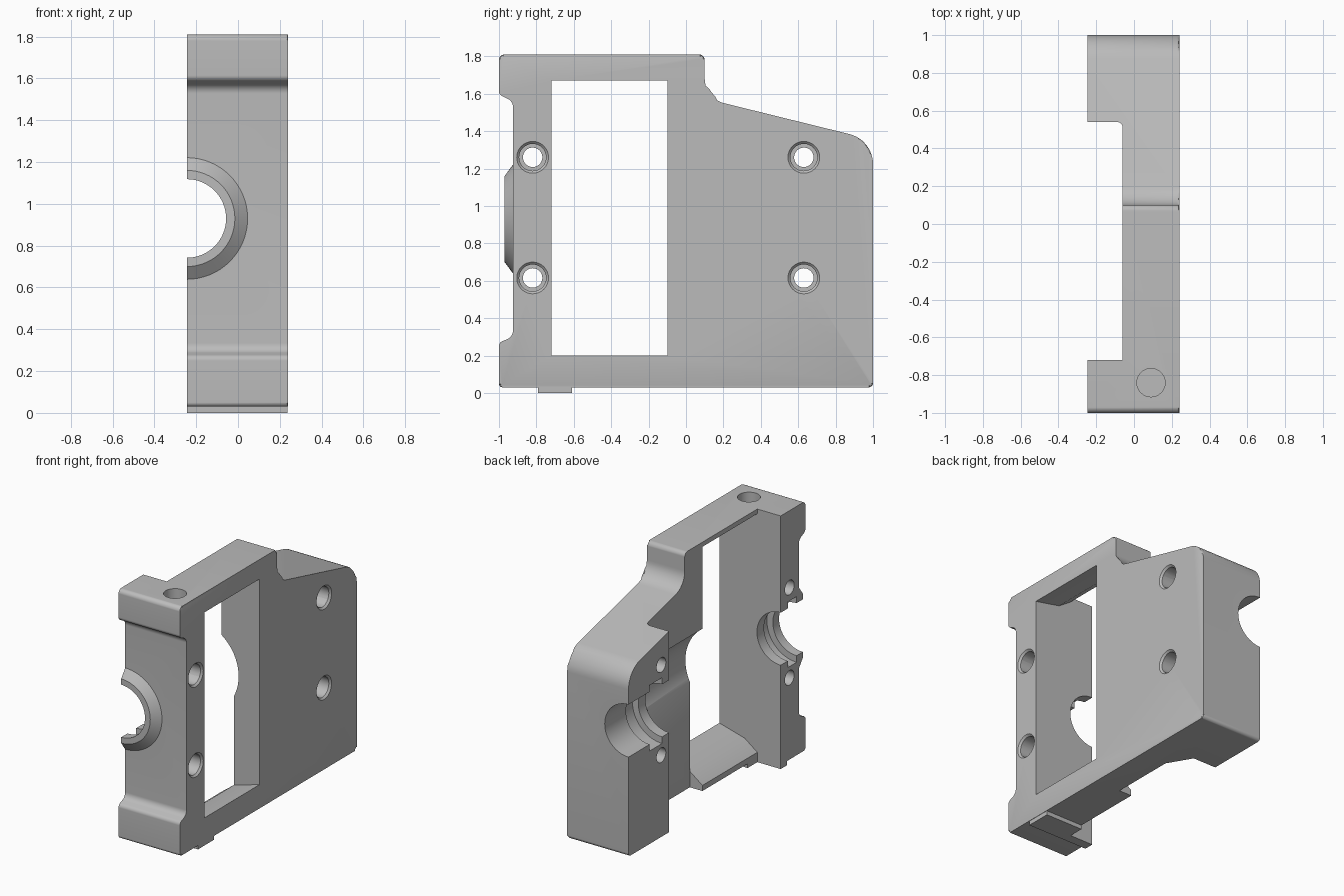
import bpy, bmesh, math
from mathutils import Vector, Matrix

cube = bpy.data.objects.get("Cube")
if cube:
    bpy.data.objects.remove(cube, do_unlink=True)

PART, FACE = -0.245, 0.24      # parting plane and outer plate face
AXIS_Z = 0.93                  # shaft height
CAVITY = -0.06                 # inner face of the plate
Y_FRONT, Y_WIN, Y_BACK = -0.72, -0.1, 0.54
BOLT_Y, BOLT_Z = (-0.82, 0.63), (0.615, 1.26)


def fillet(corners, steps=8):
    """Round each (a, b, radius) corner of a closed outline."""
    out = []
    for i, (a, b, r) in enumerate(corners):
        p = Vector((a, b))
        if r == 0:
            out.append(p)
            continue
        u = (Vector(corners[i - 1][:2]) - p).normalized()
        v = (Vector(corners[(i + 1) % len(corners)][:2]) - p).normalized()
        half = u.angle(v) / 2
        t = r / math.tan(half)
        c = p + (u + v).normalized() * (r / math.sin(half))
        d0, d1 = p + u * t - c, p + v * t - c
        out += [c + d0.lerp(d1, k / steps).normalized() * r for k in range(steps + 1)]
    return out


def finish(name, bm):
    bmesh.ops.recalc_face_normals(bm, faces=bm.faces)
    mesh = bpy.data.meshes.new(name)
    bm.to_mesh(mesh)
    bm.free()
    ob = bpy.data.objects.new(name, mesh)
    bpy.context.collection.objects.link(ob)
    return ob


def prism(name, pts, axis, lo, hi, bevel=0):
    """Extrude a flat outline along an axis, optionally easing the far rim."""
    place = {"x": lambda p, h: (h, p[0], p[1]),
             "y": lambda p, h: (p[0], h, p[1]),
             "z": lambda p, h: (p[0], p[1], h)}[axis]
    bm = bmesh.new()
    low = [bm.verts.new(place(p, lo)) for p in pts]
    high = [bm.verts.new(place(p, hi)) for p in pts]
    bm.faces.new(low)
    cap = bm.faces.new(high)
    for i in range(len(pts)):
        j = (i + 1) % len(pts)
        bm.faces.new((low[i], low[j], high[j], high[i]))
    if bevel:
        bmesh.ops.bevel(bm, geom=list(cap.edges), offset=bevel, segments=2,
                        profile=0.5, affect="EDGES")
    return finish(name, bm)


def box(name, x, y, z):
    return prism(name, [(x[0], y[0]), (x[1], y[0]), (x[1], y[1]), (x[0], y[1])], "z", *z)


def cone(name, axis, center, lo, hi, r_lo, r_hi=None, sides=64):
    """Cylinder or cone along an axis through center, from lo to hi."""
    turn = {"x": Matrix.Rotation(math.pi / 2, 4, "Y"),
            "y": Matrix.Rotation(-math.pi / 2, 4, "X"),
            "z": Matrix.Identity(4)}[axis]
    pos = Vector(center)
    pos["xyz".index(axis)] = (lo + hi) / 2
    bm = bmesh.new()
    bmesh.ops.create_cone(bm, cap_ends=True, segments=sides, radius1=r_lo,
                          radius2=r_lo if r_hi is None else r_hi, depth=hi - lo,
                          matrix=Matrix.Translation(pos) @ turn)
    return finish(name, bm)


def combine(target, tool, operation="DIFFERENCE"):
    mod = target.modifiers.new("combine", "BOOLEAN")
    mod.operation, mod.solver, mod.object = operation, "EXACT", tool
    bpy.context.view_layer.objects.active = target
    bpy.ops.object.modifier_apply(modifier=mod.name)
    bpy.data.objects.remove(tool, do_unlink=True)


# Housing body from its side outline
outline = fillet([(-1, 0.03, 0.02), (1, 0.03, 0.025), (1, 1.353, 0.165),
                  (0.1, 1.575, 0.135), (0.1, 1.81, 0.03), (-1, 1.81, 0.03),
                  (-1, 1.595, 0.03), (-0.925, 1.56, 0.05),
                  (-0.925, 0.3, 0.05), (-1, 0.27, 0.03)])
body = prism("housing_half", outline, "x", -0.3, FACE, bevel=0.012)

# Locating rail underneath and tapered shaft boss in front
combine(body, box("rail", (-0.3, FACE - 0.003), (-0.79, -0.61), (0, 0.06)), "UNION")
shaft = (PART, 0, AXIS_Z)
combine(body, cone("boss", "y", shaft, -0.97, -0.9, 0.23, 0.325), "UNION")

# Open cavity between the end blocks
combine(body, prism("cavity", fillet([(-0.5, Y_FRONT, 0), (CAVITY, Y_FRONT, 0),
                                      (CAVITY, Y_BACK, 0.03), (-0.5, Y_BACK, 0)]),
                    "z", -0.1, 2))

# Thinner lower plate with a slanted inner corner, and the clearance bore
combine(body, prism("lower_pocket", [(-0.1, Y_WIN), (0.04, Y_WIN), (0.04, 0.37),
                                     (CAVITY, Y_BACK), (-0.1, Y_BACK)], "z", -0.1, 0.82))
combine(body, cone("clearance", "y", shaft, Y_WIN - 0.02, Y_BACK, 0.32))

# Window with floor and ceiling sloping away from the plate
combine(body, prism("window", [(0.3, 0.2), (FACE, 0.2), (0.04, 0.145), (-0.08, 0.055),
                               (-0.08, 1.79), (0.04, 1.71), (FACE, 1.67), (0.3, 1.67)],
                    "y", Y_FRONT, Y_WIN))

# Shaft bore and bearing seats
combine(body, cone("front_bore", "y", shaft, -1.1, -0.6, 0.188))
combine(body, cone("front_seat", "y", shaft, -0.9, -0.8, 0.235))
combine(body, cone("back_bore", "y", shaft, 0.4, 1.1, 0.188))
combine(body, cone("back_seat", "y", shaft, 0.62, 0.76, 0.235))

# Counterbored bolt holes
for y in BOLT_Y:
    for z in BOLT_Z:
        at = (0, y, z)
        combine(body, cone("bolt_hole", "x", at, -0.4, 0.4, 0.052, sides=32))
        combine(body, cone("bolt_seat", "x", at, 0.1, 0.4, 0.072, sides=32))
        combine(body, cone("bolt_rim", "x", at, FACE - 0.015, FACE + 0.01,
                           0.07, 0.095, sides=32))

# Blind hole in the top
combine(body, cone("top_hole", "z", (0.09, -0.84, 0), 1.6, 2, 0.075, sides=32))

# Trim at the parting plane
combine(body, box("trim", (-1, PART), (-2, 2), (-1, 3)))

# Plain grey finish
grey = bpy.data.materials.new("plain_grey")
grey.use_nodes = True
colour = (0.5, 0.5, 0.5, 1)
grey.diffuse_color = colour
grey.node_tree.nodes["Principled BSDF"].inputs["Base Color"].default_value = colour
body.data.materials.clear()
body.data.materials.append(grey)
for poly in body.data.polygons:
    poly.material_index = 0

bpy.ops.object.select_all(action="DESELECT")
body.select_set(True)
bpy.context.view_layer.objects.active = body
bpy.ops.object.shade_smooth_by_angle(angle=math.radians(30))
